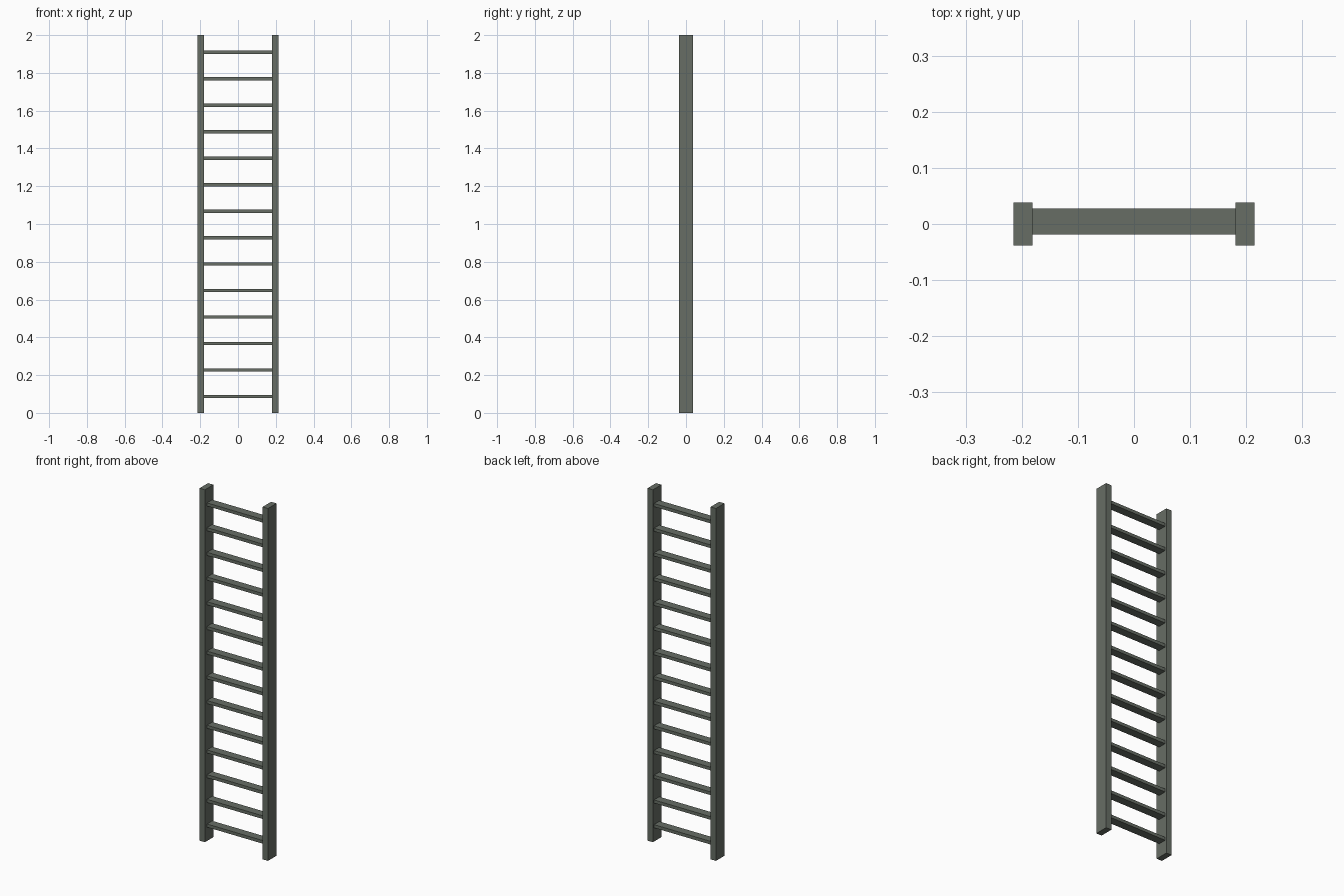
import bpy

if "Cube" in bpy.data.objects:
    bpy.data.objects.remove(bpy.data.objects["Cube"])

# One painted-metal colour for the whole ladder
paint = bpy.data.materials.new("dark grey green")
paint.diffuse_color = (0.135, 0.155, 0.130, 1)
paint.use_nodes = True
paint.node_tree.nodes["Principled BSDF"].inputs["Base Color"].default_value = paint.diffuse_color


def box(name, size, centre):
    bpy.ops.mesh.primitive_cube_add(size=1, location=centre)
    obj = bpy.context.object
    obj.name = name
    obj.scale = size
    bpy.ops.object.transform_apply(location=False, rotation=False, scale=True)
    obj.data.materials.append(paint)
    return obj


# Upright side rails
HEIGHT = 2.0
RAIL_X, RAIL_W, RAIL_D = 0.198, 0.034, 0.076
for side, sx in (("left", -1), ("right", 1)):
    box(f"{side}_rail", (RAIL_W, RAIL_D, HEIGHT), (sx * RAIL_X, 0, HEIGHT / 2))

# Flat rungs, set slightly towards the back, ends meeting the rails
RUNGS, FIRST_Z, STEP = 14, 0.087, 0.1402
RUNG_LENGTH = 2 * RAIL_X - RAIL_W
for i in range(RUNGS):
    box(f"rung_{i + 1}", (RUNG_LENGTH, 0.047, 0.018), (0, 0.0045, FIRST_Z + i * STEP))
